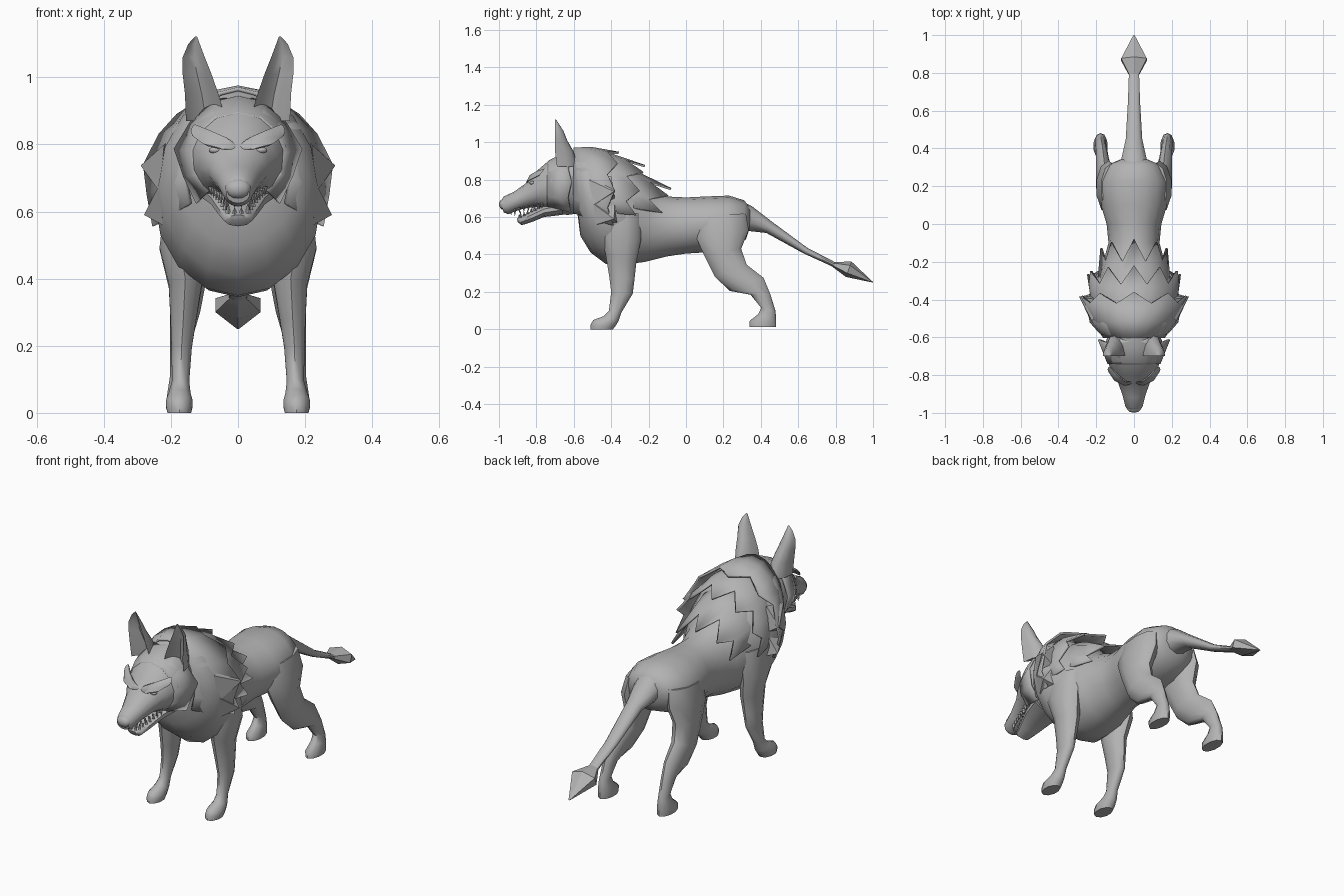
import bpy, bmesh, math
from mathutils import Vector

grey = bpy.data.materials.new("grey_fur")
grey.diffuse_color = (0.45, 0.45, 0.45, 1)


def finish(name, bm, angle=50, recalc=True):
    if recalc:
        bmesh.ops.recalc_face_normals(bm, faces=bm.faces)
    me = bpy.data.meshes.new(name)
    bm.to_mesh(me)
    bm.free()
    me.materials.append(grey)
    ob = bpy.data.objects.new(name, me)
    bpy.context.collection.objects.link(ob)
    bpy.ops.object.select_all(action='DESELECT')
    ob.select_set(True)
    bpy.context.view_layer.objects.active = ob
    bpy.ops.object.shade_smooth_by_angle(angle=math.radians(angle))
    return ob


def bridge(bm, rings, closed=True):
    n = len(rings[0])
    for a, b in zip(rings, rings[1:]):
        for i in range(n if closed else n - 1):
            j = (i + 1) % n
            bm.faces.new((a[i], a[j], b[j], b[i]))


def loft(name, stations, n=12, side=1, angle=50):
    """Each station: y1, z1, y2, z2 (opposite edges), half width, centre x."""
    bm = bmesh.new()
    rings = []
    for st in stations:
        y1, z1, y2, z2, hw = st[:5]
        cx = st[5] * side if len(st) > 5 else 0
        p, q = Vector((cx, y1, z1)), Vector((cx, y2, z2))
        mid, up = (p + q) / 2, (p - q) / 2
        ring = []
        for i in range(n):
            a = math.tau * i / n
            ring.append(bm.verts.new(mid + up * math.cos(a) + Vector((hw * math.sin(a), 0, 0))))
        rings.append(ring)
    bridge(bm, rings)
    bm.faces.new(rings[0])
    bm.faces.new(rings[-1])
    return finish(name, bm, angle)


def fur_layer(name, front, back, tooth, span=115, n=12, flare=1.05, rise=0.0):
    """Jagged collar from a front arc to a zigzag rear arc: y, top z, bottom z, half width."""
    bm = bmesh.new()
    rings = []
    for k in range(3):
        t = k / 2
        y, zt, zb, hw = [u + (v - u) * t for u, v in zip(front, back)]
        bulge = 1 + 0.03 * math.sin(math.pi * t)
        ring = []
        for i in range(n + 1):
            a = math.radians(span) * (2 * i / n - 1)
            f, dy, dz = bulge, 0, 0
            if k == 2 and i % 2 == 0:
                f, dy, dz = flare, tooth * (0.45 + 0.55 * math.cos(a / 2) ** 4), -rise * max(math.cos(a), 0)
            ring.append(bm.verts.new((hw * f * math.sin(a), y + dy,
                                      (zt + zb) / 2 + (zt - zb) / 2 * f * math.cos(a) + dz)))
        rings.append(ring)
    bridge(bm, rings, closed=False)
    ob = finish(name, bm, 40)
    m = ob.modifiers.new("thickness", 'SOLIDIFY')
    m.thickness, m.offset = 0.012, 0
    return ob


def ellipsoid(name, c, r):
    bm = bmesh.new()
    bmesh.ops.create_uvsphere(bm, u_segments=10, v_segments=7, radius=1)
    for v in bm.verts:
        v.co = Vector((c[k] + v.co[k] * r[k] for k in range(3)))
    return finish(name, bm, 60)


# Torso from rump to neck
loft("torso", [
    (.345, .65, .34, .54, .07), (.31, .69, .32, .48, .135), (.23, .715, .21, .43, .178),
    (.10, .71, .08, .41, .172), (0, .705, 0, .405, .145), (-.10, .71, -.10, .39, .135),
    (-.20, .75, -.22, .36, .165), (-.32, .86, -.34, .345, .225), (-.44, .93, -.43, .35, .25),
    (-.53, .965, -.51, .41, .235), (-.59, .96, -.565, .50, .185), (-.63, .93, -.58, .62, .12)], 16)

# Overlapping mane collars, front to rear
fur_layer("mane_front", (-.60, .965, .50, .16), (-.42, .96, .42, .27), .06, 118, rise=.03)
fur_layer("mane_middle", (-.50, .95, .42, .20), (-.32, .91, .40, .235), .10, 100, rise=.05)
fur_layer("mane_rear", (-.40, .90, .40, .20), (-.20, .80, .42, .165), .12, 85, n=8, rise=.06)

# Head, jaw and face
loft("head", [
    (-.56, .95, -.57, .62, .13), (-.65, .945, -.63, .612, .16), (-.73, .905, -.70, .615, .148),
    (-.80, .845, -.76, .645, .118), (-.85, .785, -.81, .655, .088), (-.92, .735, -.89, .64, .062),
    (-.975, .71, -.95, .615, .047), (-.992, .68, -.975, .625, .035)], 14)
loft("lower_jaw", [
    (-.66, .69, -.66, .612, .11), (-.76, .665, -.76, .60, .085), (-.83, .63, -.82, .575, .063),
    (-.885, .603, -.88, .556, .044), (-.905, .59, -.90, .575, .025)], 10)
fur_layer("cheek_ruff", (-.74, .89, .63, .135), (-.63, .935, .60, .17), .03, 140, n=10, flare=1.1)
ellipsoid("nose", (0, -.973, .668), (.041, .027, .03))

# Teeth along both jaws
bm = bmesh.new()


def tooth(x, y, z, h, r=.008):
    base = [bm.verts.new((x + r * math.cos(a), y + r * math.sin(a), z))
            for a in (0, math.pi / 2, math.pi, 3 * math.pi / 2)]
    tip = bm.verts.new((x, y, z + h))
    bm.faces.new(base)
    for i in range(4):
        bm.faces.new((base[i], base[(i + 1) % 4], tip))


for s in (-1, 1):
    for i in range(7):
        t = i / 6
        tooth(s * (.034 + .046 * t), -.915 + .145 * t, .645 + .03 * t, -.042 if i == 0 else -.03)
        tooth(s * (.03 + .045 * t), -.885 + .115 * t, .595 + .062 * t, .042 if i == 0 else .026)
    tooth(s * .01, -.935, .635, -.025)
    tooth(s * .01, -.893, .59, .025)
finish("teeth", bm, 20)


def ear(s):
    # Cupped ear, hollow towards the front: z, centre x, half width, front y, depth
    b = bmesh.new()
    rings = []
    for z, cx, w, yf, d in ((.87, .095, .06, -.69, .11), (.95, .108, .05, -.70, .10),
                            (1.01, .122, .043, -.70, .065), (1.06, .132, .033, -.70, .045),
                            (1.10, .131, .017, -.70, .02), (1.122, .125, .003, -.70, .004)):
        arc = [(cx + w * math.cos(math.pi * i / 6), yf + d * math.sin(math.pi * i / 6)) for i in range(7)]
        cup = [(cx + .7 * w * math.cos(math.pi * i / 4), yf + .55 * d * math.sin(math.pi * i / 4))
               for i in (3, 2, 1)]
        rings.append([b.verts.new((s * x, y, z)) for x, y in arc + cup])
    bridge(b, rings)
    b.faces.new(rings[0])
    b.faces.new(rings[-1])
    finish("ear", b, 50)


def brow(s):
    # Slanted heavy brow ridge
    loft("brow", [
        (-.835, .805, -.845, .785, .012, .018), (-.835, .825, -.855, .785, .02, .045),
        (-.80, .845, -.835, .795, .02, .09), (-.755, .86, -.785, .82, .012, .128)], 8, s)


def tuft(s, base, tip):
    # Pointed side lock of the mane
    b = bmesh.new()
    ps = [b.verts.new((s * p[0], p[1], p[2])) for p in base]
    t = b.verts.new((s * tip[0], tip[1], tip[2]))
    b.faces.new(ps)
    for i in range(len(ps)):
        b.faces.new((ps[i], ps[(i + 1) % len(ps)], t))
    finish("side_tuft", b, 30)


for s in (-1, 1):
    ear(s)
    brow(s)
    ellipsoid("eye", (s * .068, -.822, .783), (.02, .014, .01))
    tuft(s, ((.22, -.52, .80), (.235, -.50, .66), (.20, -.38, .68), (.20, -.40, .82)), (.29, -.385, .737))
    tuft(s, ((.23, -.52, .69), (.225, -.48, .56), (.20, -.36, .56), (.22, -.38, .68)), (.28, -.385, .59))
    # Legs: front edge, back edge, half width, centre x
    loft("front_leg", [
        (-.46, .64, -.24, .62, .06, .16), (-.455, .50, -.24, .48, .062, .175),
        (-.43, .40, -.265, .36, .052, .157), (-.41, .28, -.275, .27, .04, .163),
        (-.40, .20, -.285, .19, .032, .168), (-.412, .10, -.345, .09, .027, .171),
        (-.44, .07, -.36, .045, .034, .174), (-.495, .05, -.375, .02, .041, .175),
        (-.51, .025, -.385, .008, .041, .175), (-.51, 0, -.39, 0, .037, .175)], 10, s)
    loft("hind_leg", [
        (.06, .60, .32, .62, .055, .12), (.05, .50, .335, .53, .066, .135),
        (.095, .40, .295, .43, .056, .145), (.155, .28, .325, .345, .047, .157),
        (.235, .205, .415, .275, .036, .168), (.345, .185, .45, .19, .030, .174),
        (.402, .115, .478, .10, .027, .177), (.385, .08, .482, .06, .033, .177),
        (.34, .045, .482, .03, .038, .177), (.34, .012, .482, .012, .036, .177)], 10, s)

# Tail and its pointed tuft
loft("tail", [
    (.26, .70, .29, .52, .10), (.35, .66, .34, .525, .07), (.46, .575, .43, .515, .046),
    (.65, .435, .63, .405, .034), (.81, .352, .795, .33, .028)], 10)
loft("tail_tuft", [
    (.785, .36, .775, .34, .024), (.885, .362, .855, .28, .078), (1.0, .253, .998, .25, .004)], 6, 1, 30)
